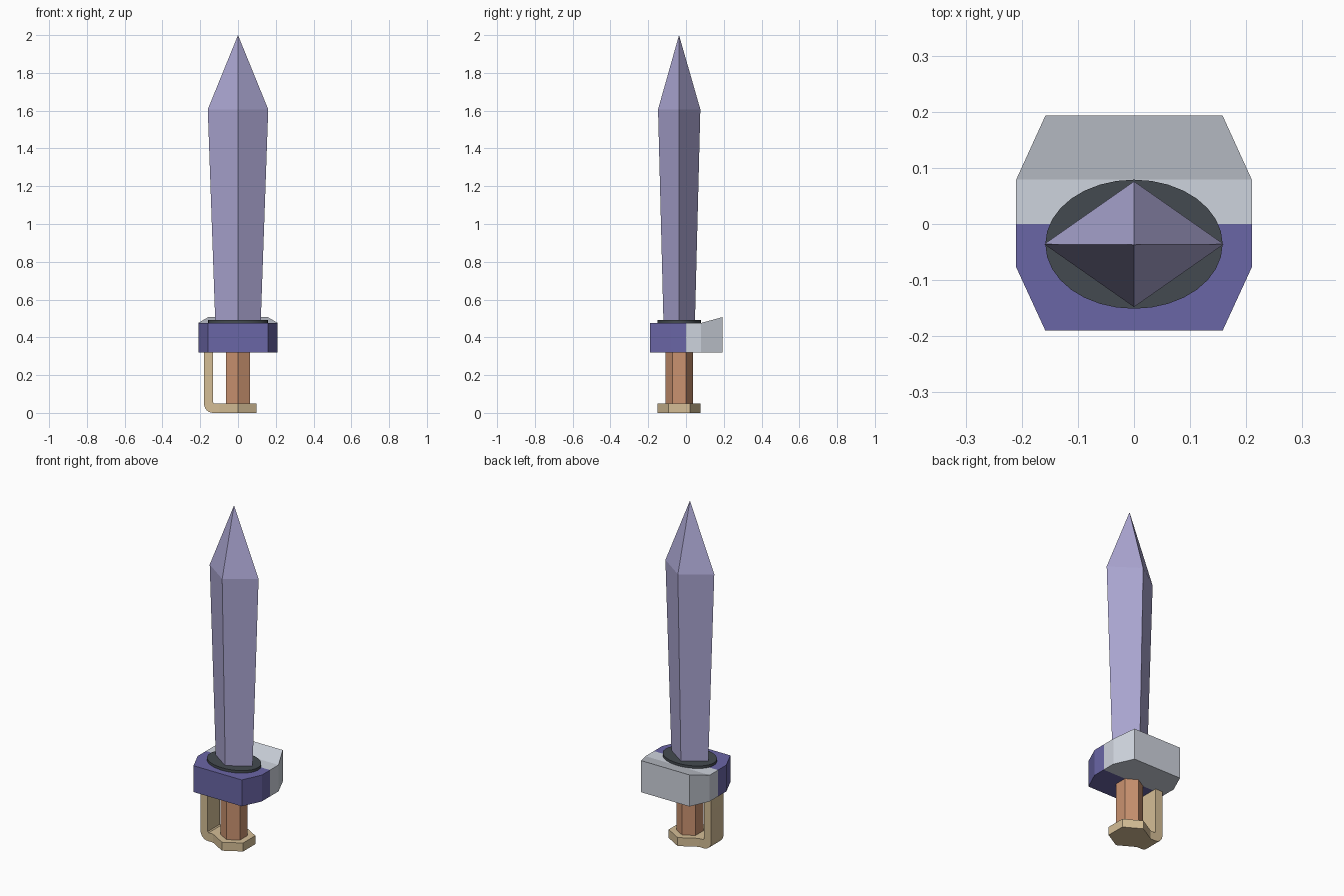
import bpy, bmesh
from math import sin, cos, pi, radians

if "Cube" in bpy.data.objects:
    bpy.data.objects.remove(bpy.data.objects["Cube"])

AXIS_Y = -0.036      # blade and grip sit a little forward of centre


def material(name, rgb):
    linear = [((c / 255 + 0.055) / 1.055) ** 2.4 for c in rgb] + [1]
    mat = bpy.data.materials.new(name)
    mat.use_nodes = True
    mat.diffuse_color = linear
    mat.node_tree.nodes["Principled BSDF"].inputs["Base Color"].default_value = linear
    return mat


lavender = material("lavender_blade", (172, 167, 211))
purple = material("purple_guard", (106, 102, 166))
silver = material("silver_guard", (206, 211, 221))
charcoal = material("charcoal_collar", (68, 74, 80))
brown = material("brown_grip", (202, 146, 112))
tan = material("tan_pommel", (213, 190, 150))


def finish(name, bm, *mats):
    bmesh.ops.recalc_face_normals(bm, faces=bm.faces)
    mesh = bpy.data.meshes.new(name)
    bm.to_mesh(mesh)
    bm.free()
    obj = bpy.data.objects.new(name, mesh)
    bpy.context.collection.objects.link(obj)
    for mat in mats:
        mesh.materials.append(mat)
    return obj


def ring(count, rx, ry, z, start=0.0):
    """Ellipse of points round the sword's axis."""
    angles = [start + 2 * pi * i / count for i in range(count)]
    return [(rx * cos(a), AXIS_Y + ry * sin(a), z) for a in angles]


def loft(rings):
    """Skin a stack of equal rings and cap both ends."""
    bm = bmesh.new()
    layers = [[bm.verts.new(p) for p in r] for r in rings]
    for low, high in zip(layers, layers[1:]):
        for i in range(len(low)):
            j = (i + 1) % len(low)
            bm.faces.new((low[i], low[j], high[j], high[i]))
    bm.faces.new(layers[0])
    bm.faces.new(layers[-1])
    return bm


# Blade: diamond section widening to the shoulder, then a point
bm = loft([ring(4, 0.12, 0.083, 0.47), ring(4, 0.16, 0.112, 1.607),
           ring(4, 0.001, 0.001, 2.0)])
bmesh.ops.remove_doubles(bm, verts=bm.verts, dist=0.003)
finish("blade", bm, lavender)

# Collar: thin oval disc under the blade
collar = finish("collar", loft([ring(32, 0.158, 0.115, z) for z in (0.47, 0.491)]), charcoal)

# Guard: eight-sided block, purple in front, silver behind with a raised rear lip
half = [(0.158, -0.19), (0.21, -0.077), (0.21, 0.079), (0.158, 0.193)]
outline = half + [(-x, y) for x, y in reversed(half)]
bm = loft([[(x, y, z) for x, y in outline] for z in (0.32, 0.476)])
for cut_y in (0.0, 0.079):
    bmesh.ops.bisect_plane(bm, geom=bm.verts[:] + bm.edges[:] + bm.faces[:], dist=0.0001,
                           plane_co=(0, cut_y, 0), plane_no=(0, 1, 0))
for v in bm.verts:
    if v.co.y > 0.15 and v.co.z > 0.4:
        v.co.z += 0.031
for f in bm.faces:
    f.material_index = int(f.calc_center_median().y > 0)
finish("guard", bm, purple, silver)

# Grip and pommel: six-sided, with a corner to the front
HEX = pi / 6
R = 0.114
finish("grip", loft([ring(6, 0.073, 0.073, z, HEX) for z in (0.04, 0.33)]), brown)
finish("pommel", loft([ring(6, R, R, z, HEX) for z in (0.0, 0.05)]), tan)

# Hand loop: bent strap as wide as one side of the pommel
side_x, outer, inner, bend = -R * cos(HEX), -0.18, -0.133, 0.048
profile = [(side_x, 0.05), (side_x, 0.0)]
for i in range(7):
    a = radians(270 - 15 * i)
    profile.append((outer + bend + bend * cos(a), bend + bend * sin(a)))
profile += [(outer, 0.325), (inner, 0.325), (inner, 0.056), (inner + 0.006, 0.05)]
loop = finish("hand_loop", loft([[(x, AXIS_Y + s * R / 2, z) for x, z in profile]
                                 for s in (-1, 1)]), tan)

# Soft shading on the curved parts only
for obj in (collar, loop):
    bpy.ops.object.select_all(action="DESELECT")
    obj.select_set(True)
    bpy.context.view_layer.objects.active = obj
    bpy.ops.object.shade_smooth_by_angle(angle=radians(30))
